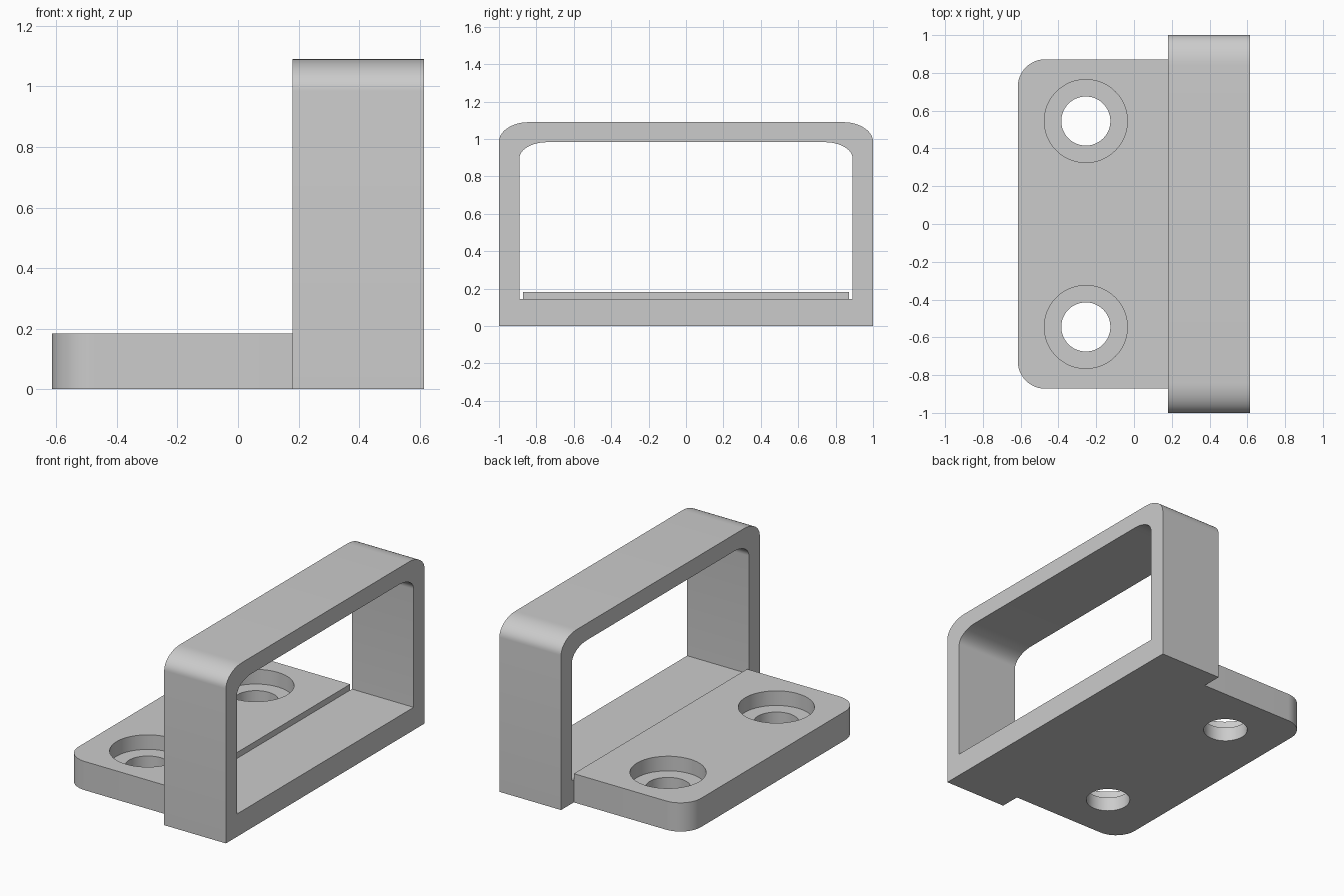
import bpy, bmesh
from math import sin, cos, pi, radians

cube = bpy.data.objects.get("Cube")
if cube:
    bpy.data.objects.remove(cube, do_unlink=True)

grey = bpy.data.materials.new("plain_grey")
grey.use_nodes = True
COLOUR = (0.6, 0.6, 0.6, 1)
grey.diffuse_color = COLOUR
grey.node_tree.nodes["Principled BSDF"].inputs["Base Color"].default_value = COLOUR

FRONT_X, BACK_X, END_X = -0.615, 0.18, 0.615
SEGMENTS = 12


def arc(cx, cy, rx, ry, start):
    """Quarter ellipse running anticlockwise from the start angle."""
    steps = [start + pi / 2 * i / SEGMENTS for i in range(SEGMENTS + 1)]
    return [(cx + rx * cos(a), cy + ry * sin(a)) for a in steps]


def finish(name, bm):
    bmesh.ops.recalc_face_normals(bm, faces=bm.faces[:])
    mesh = bpy.data.meshes.new(name)
    bm.to_mesh(mesh)
    bm.free()
    mesh.materials.append(grey)
    obj = bpy.data.objects.new(name, mesh)
    bpy.context.collection.objects.link(obj)
    return obj


def smooth(obj):
    bpy.ops.object.select_all(action="DESELECT")
    obj.select_set(True)
    bpy.context.view_layer.objects.active = obj
    bpy.ops.object.shade_smooth_by_angle(angle=radians(30))


def arch(half, bottom, top, ry, rz):
    """Outline in y, z with square feet and rounded upper corners."""
    return ([(-half, bottom), (half, bottom)]
            + arc(half - ry, top - rz, ry, rz, 0)
            + arc(ry - half, top - rz, ry, rz, pi / 2))


# Upright rectangular loop
bm = bmesh.new()
outer = arch(1.0, 0, 1.09, 0.16, 0.105)
inner = arch(0.89, 0.145, 0.983, 0.15, 0.085)
rings = [[bm.verts.new((x, y, z)) for y, z in line]
         for line, x in ((outer, BACK_X), (outer, END_X), (inner, END_X), (inner, BACK_X))]
for a, b in zip(rings, rings[1:] + rings[:1]):
    for i in range(len(a)):
        j = (i + 1) % len(a)
        bm.faces.new((a[i], a[j], b[j], b[i]))
smooth(finish("upright_loop", bm))

# Mounting plate with two rounded corners
R, HALF, THICK = 0.145, 0.872, 0.183
outline = ([(BACK_X, -HALF), (BACK_X, HALF)]
           + arc(FRONT_X + R, HALF - R, R, R, pi / 2)
           + arc(FRONT_X + R, R - HALF, R, R, pi))
bm = bmesh.new()
base = bm.faces.new([bm.verts.new((x, y, 0)) for x, y in outline])
lifted = bmesh.ops.extrude_face_region(bm, geom=[base], use_keep_orig=True)["geom"]
bmesh.ops.translate(bm, vec=(0, 0, THICK),
                    verts=[v for v in lifted if isinstance(v, bmesh.types.BMVert)])
plate = finish("mounting_plate", bm)

# Screw holes and their wide recesses
cutters = []
for y in (-0.545, 0.545):
    for radius, low in ((0.13, -0.1), (0.22, 0.09)):
        bpy.ops.mesh.primitive_cylinder_add(vertices=48, radius=radius, depth=0.4,
                                            location=(-0.255, y, low + 0.2))
        cutter = bpy.context.object
        cutter.name = "hole_cutter"
        cutter.hide_render = True
        mod = plate.modifiers.new("hole", "BOOLEAN")
        mod.operation, mod.solver, mod.object = "DIFFERENCE", "EXACT", cutter
        cutters.append(cutter)

bpy.ops.object.select_all(action="DESELECT")
plate.select_set(True)
bpy.context.view_layer.objects.active = plate
for mod in list(plate.modifiers):
    bpy.ops.object.modifier_apply(modifier=mod.name)
for cutter in cutters:
    bpy.data.objects.remove(cutter, do_unlink=True)
plate.data.materials.clear()
plate.data.materials.append(grey)
for face in plate.data.polygons:
    face.material_index = 0
smooth(plate)
